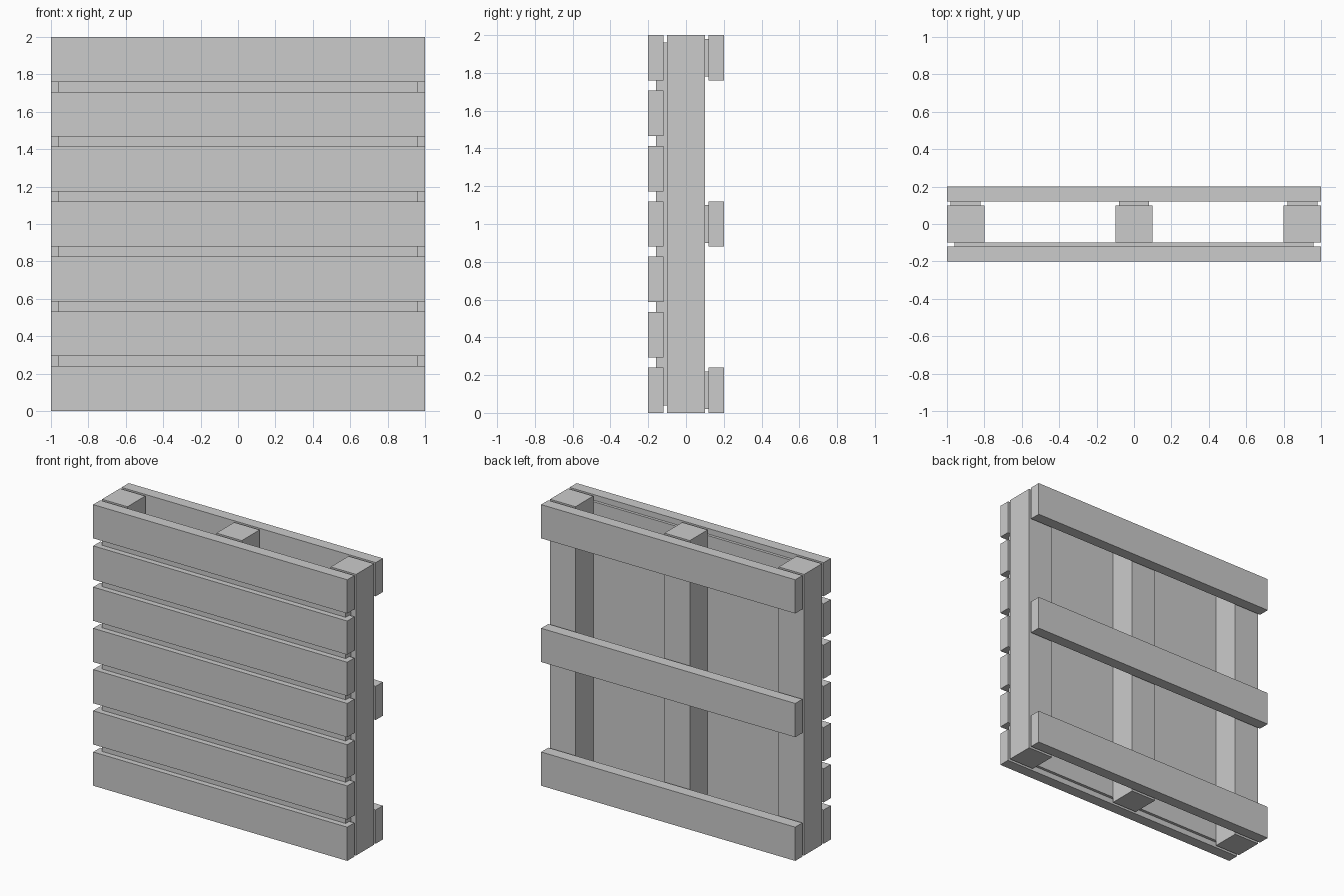
import bpy

if "Cube" in bpy.data.objects:
    bpy.data.objects.remove(bpy.data.objects["Cube"], do_unlink=True)

# Single plain colour
grey = bpy.data.materials.new("plain_grey")
grey.use_nodes = True
colour = (0.6, 0.6, 0.6, 1)
grey.diffuse_color = colour
grey.node_tree.nodes["Principled BSDF"].inputs["Base Color"].default_value = colour


def box(name, x, y, z):
    """Box filling the given (low, high) range on each axis."""
    bpy.ops.mesh.primitive_cube_add(size=1, location=[(a + b) / 2 for a, b in (x, y, z)])
    obj = bpy.context.object
    obj.name = name
    obj.scale = [b - a for a, b in (x, y, z)]
    bpy.ops.object.transform_apply(location=False, rotation=False, scale=True)
    obj.data.materials.append(grey)
    return obj


board = 0.24
columns = {"right": -0.9, "middle": 0, "left": 0.9}
rows = {"bottom": 0, "centre": 0.88, "top": 1.76}

# Front slats, evenly spaced
for i in range(7):
    z = i * (2 - board) / 6
    box(f"front_slat_{i + 1}", (-1, 1), (-0.2, -0.12), (z, z + board))

# Recessed backing panel behind the slats
box("backing_panel", (-0.96, 0.96), (-0.16, -0.1), (0.04, 1.96))

# Upright beams
for side, x in columns.items():
    box(f"{side}_beam", (x - 0.1, x + 0.1), (-0.1, 0.1), (0, 2))

# Back boards, each held off the beams by small spacers
for level, z in rows.items():
    box(f"{level}_back_board", (-1, 1), (0.12, 0.2), (z, z + board))
    for side, x in columns.items():
        box(f"{level}_{side}_spacer", (x - 0.08, x + 0.08), (0.1, 0.12),
            (z + 0.02, z + board - 0.02))
